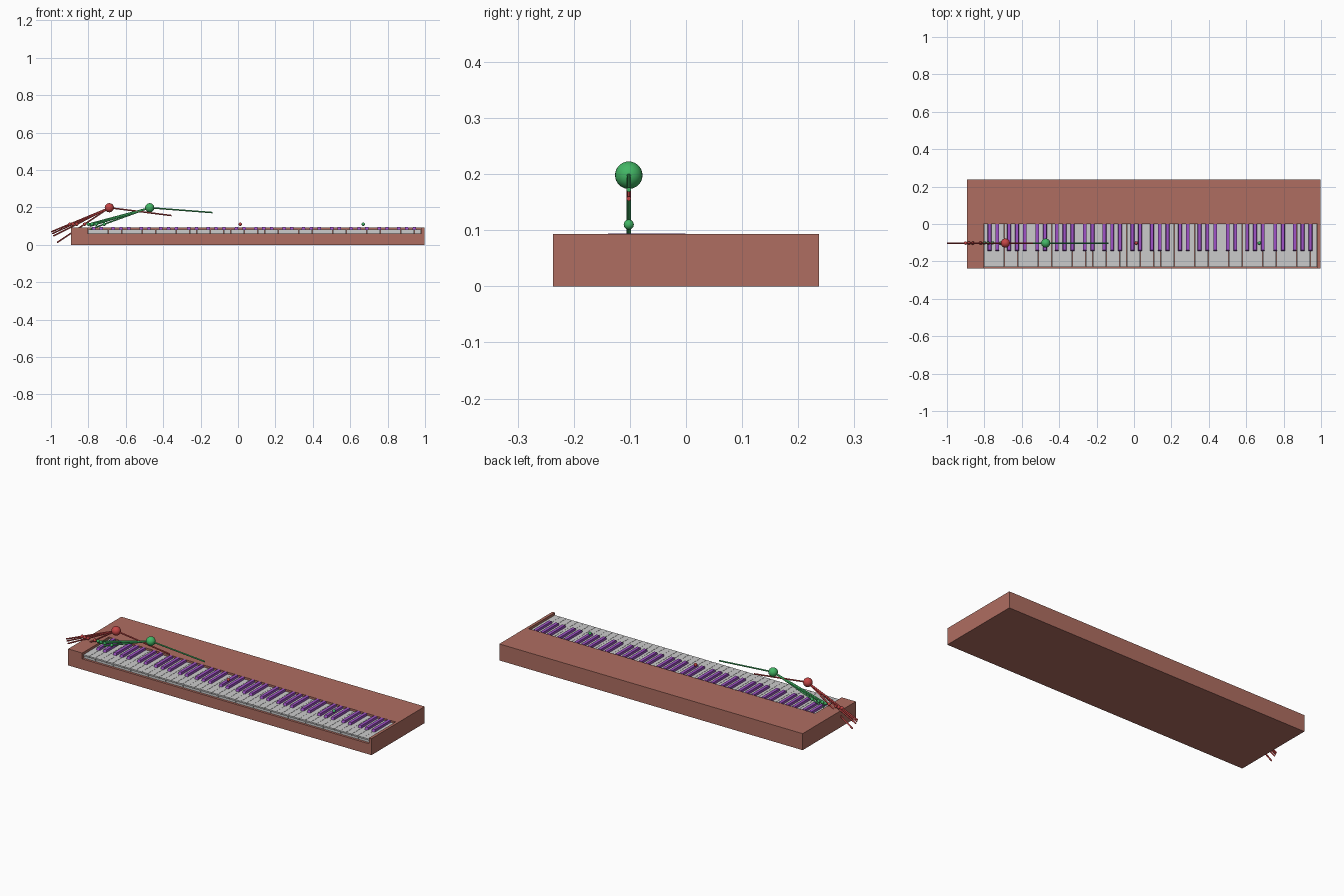
import bpy, bmesh, math
from mathutils import Vector, Matrix

if "Cube" in bpy.data.objects:
    bpy.data.objects.remove(bpy.data.objects["Cube"])


def material(name, color):
    m = bpy.data.materials.new(name)
    m.diffuse_color = (*color, 1)
    m.use_nodes = True
    m.node_tree.nodes["Principled BSDF"].inputs["Base Color"].default_value = m.diffuse_color
    return m


BROWN = material("case brown", (0.43, 0.155, 0.12))
WHITE = material("key light grey", (0.60, 0.60, 0.60))
PURPLE = material("key purple", (0.35, 0.085, 0.57))
RED = material("hand red", (0.56, 0.06, 0.06))
GREEN = material("hand green", (0.055, 0.47, 0.13))


def finish(bm, name, mat, smooth=False):
    me = bpy.data.meshes.new(name)
    bm.to_mesh(me)
    bm.free()
    me.materials.append(mat)
    for p in me.polygons:
        p.use_smooth = smooth
    ob = bpy.data.objects.new(name, me)
    bpy.context.collection.objects.link(ob)
    return ob


def add_box(bm, x0, x1, y0, y1, z0, z1):
    m = Matrix.Translation(((x0 + x1) / 2, (y0 + y1) / 2, (z0 + z1) / 2))
    m = m @ Matrix.Diagonal((x1 - x0, y1 - y0, z1 - z0, 1))
    return bmesh.ops.create_cube(bm, size=1, matrix=m)["verts"]


# case: solid block with a key recess open at the front
X0, X1, KEY0, KEY1 = -0.893, 0.998, -0.803, 0.979
DEPTH, TOP, BED = 0.237, 0.093, 0.06
bm = bmesh.new()
add_box(bm, X0, X1, -DEPTH, DEPTH, 0, TOP)
case = finish(bm, "case", BROWN)
bm = bmesh.new()
add_box(bm, KEY0 - 0.002, KEY1 + 0.003, -0.4, 0, BED, 0.2)
cutter = finish(bm, "recess_cutter", BROWN)
cutter.hide_render = True
cutter.hide_viewport = True
cut = case.modifiers.new("recess", "BOOLEAN")
cut.operation = "DIFFERENCE"
cut.object = cutter
cut.solver = "EXACT"

# white keys: slab with a slightly overhanging lip
OCTAVES = 7
octave = (KEY1 - KEY0) / OCTAVES
width = octave / 7
bm = bmesh.new()
for i in range(OCTAVES * 7):
    x = KEY0 + i * width
    add_box(bm, x + 0.0006, x + width - 0.0006, -0.224, 0, BED, 0.074)
    add_box(bm, x + 0.0006, x + width - 0.0006, -0.230, 0, 0.074, 0.082)
finish(bm, "white_keys", WHITE)

# black-row keys: groups of two and three with a sloped front
bm = bmesh.new()
for o in range(OCTAVES):
    for off in (0.031, 0.072, 0.135, 0.177, 0.219):
        x = KEY0 + o * octave + off
        for v in add_box(bm, x - 0.0105, x + 0.0105, -0.147, -0.001, 0.078, 0.0942):
            if v.co.z > 0.09:
                v.co.x += 0.002 if v.co.x < x else -0.002
                if v.co.y < -0.1:
                    v.co.y += 0.008
finish(bm, "raised_keys", PURPLE)

# hands: palm ball, fingertip balls, equal-length fingers aimed at each tip
HAND_Y, TIP_Z, FINGER = -0.102, 0.11, 0.336


def ball(name, pos, r, mat):
    bm = bmesh.new()
    bmesh.ops.create_uvsphere(bm, u_segments=24, v_segments=14, radius=r,
                              matrix=Matrix.Translation(pos))
    finish(bm, name, mat, True)


def hand(name, x, tips, mat):
    palm = Vector((x, HAND_Y, 0.198))
    ball(name + "_palm", palm, 0.0245, mat)
    for n, tx in enumerate(tips):
        tip = Vector((tx, HAND_Y, TIP_Z))
        ball(f"{name}_fingertip_{n}", tip, 0.009, mat)
        d = (tip - palm).normalized()
        m = Matrix.Translation(palm + d * FINGER / 2) @ d.to_track_quat("Z", "Y").to_matrix().to_4x4()
        bm = bmesh.new()
        bmesh.ops.create_cone(bm, cap_ends=True, segments=12, radius1=0.004,
                              radius2=0.004, depth=FINGER, matrix=m)
        ob = finish(bm, f"{name}_finger_{n}", mat, True)
        for p in ob.data.polygons:
            p.use_smooth = len(p.vertices) == 4


hand("left_hand", -0.688, (-0.90, -0.882, -0.862, -0.82, 0.012), RED)
hand("right_hand", -0.472, (-0.80, -0.78, -0.757, -0.715, 0.67), GREEN)
